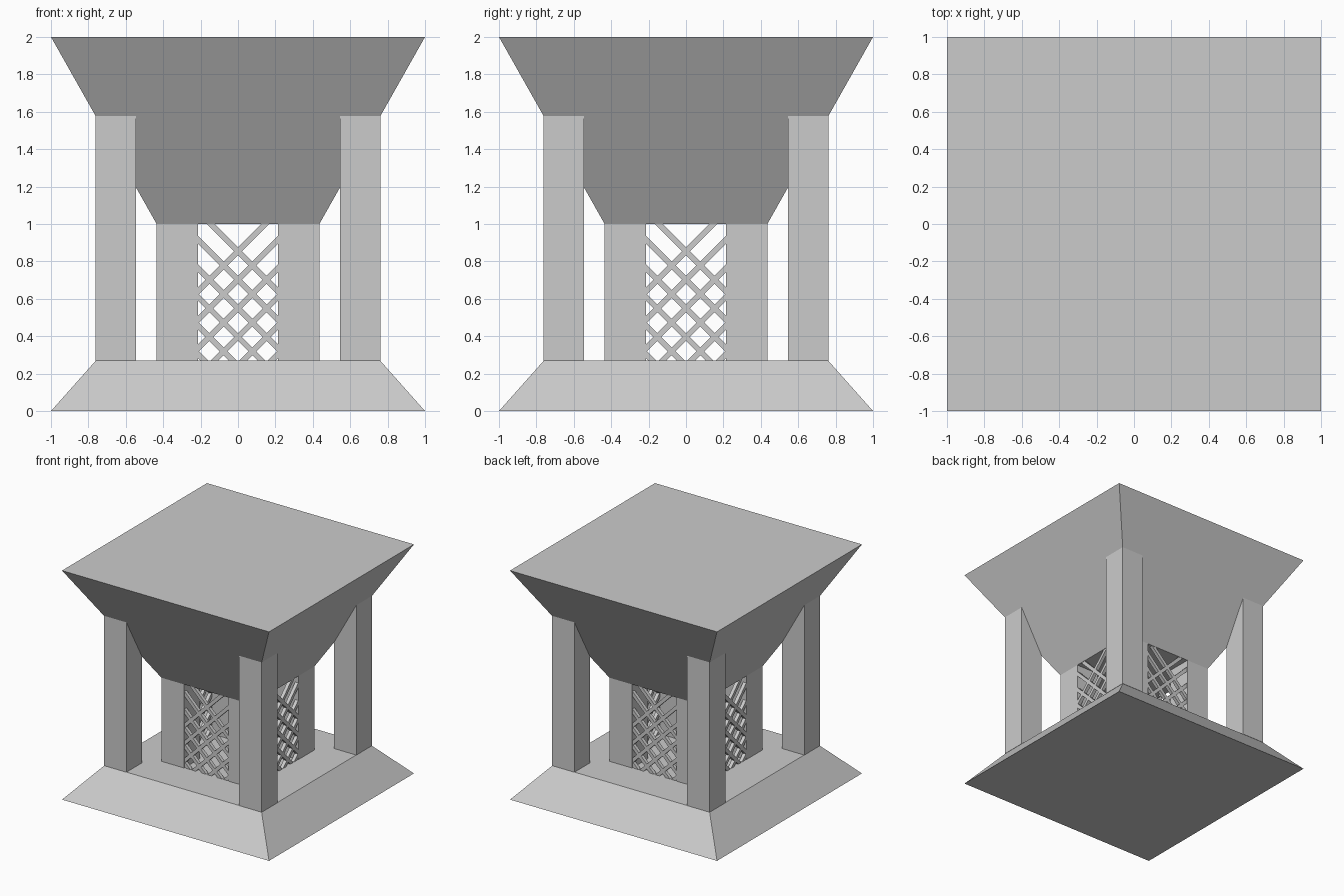
import bpy, bmesh, math
from mathutils import Matrix, Vector

cube = bpy.data.objects.get("Cube")
if cube:
    bpy.data.objects.remove(cube, do_unlink=True)

stone = bpy.data.materials.new("grey_stone")
stone.use_nodes = True
grey = (0.6, 0.6, 0.6, 1)
stone.diffuse_color = grey
stone.node_tree.nodes["Principled BSDF"].inputs["Base Color"].default_value = grey

BASE_TOP, CAP_BOTTOM = 0.27, 1.0
INNER, OPENING = 0.435, 0.215


def finish(name, bm):
    bmesh.ops.recalc_face_normals(bm, faces=bm.faces)
    mesh = bpy.data.meshes.new(name)
    bm.to_mesh(mesh)
    bm.free()
    mesh.materials.append(stone)
    obj = bpy.data.objects.new(name, mesh)
    bpy.context.collection.objects.link(obj)
    return obj


def frustum(name, z0, half0, z1, half1):
    """Square block whose half width changes from bottom to top."""
    bm = bmesh.new()
    bmesh.ops.create_cube(bm, size=2)
    for v in bm.verts:
        half, z = (half1, z1) if v.co.z > 0 else (half0, z0)
        v.co = Vector((v.co.x * half, v.co.y * half, z))
    return finish(name, bm)


def posts(name, near, far, z0, z1):
    """Four square posts, one in each corner."""
    mid, width = (near + far) / 2, far - near
    for side, sx in (("left", 1), ("right", -1)):
        for end, sy in (("front", -1), ("back", 1)):
            post = frustum(f"{name}_{end}_{side}", z0, width / 2, z1, width / 2)
            post.location = (sx * mid, sy * mid, 0)


# Sloping plinth and flared cap
frustum("base", 0, 1, BASE_TOP, 0.76)
frustum("cap", CAP_BOTTOM, INNER, 2, 1)

# Tall outer posts and short inner posts
posts("outer_post", 0.545, 0.762, BASE_TOP, 1.59)
posts("inner_post", OPENING, INNER, BASE_TOP, CAP_BOTTOM)


# Diagonal lattice between the inner posts, ends buried in the masonry
def lattice(name, angle):
    bm = bmesh.new()
    reach, bar, depth = OPENING + 0.05, 0.03, 0.03
    for slope in (1, -1):
        for i in range(6):
            height = 0.855 - 0.153 * i
            low = max(-reach, BASE_TOP - 0.05 - height)
            high = min(reach, CAP_BOTTOM + 0.05 - height)
            mid = (low + high) / 2
            place = (Matrix.Rotation(angle, 4, "Z")
                     @ Matrix.Translation((slope * mid, -INNER + 0.018, height + mid))
                     @ Matrix.Rotation(-slope * math.pi / 4, 4, "Y")
                     @ Matrix.Diagonal(((high - low) * math.sqrt(2), depth, bar, 1)))
            bmesh.ops.create_cube(bm, size=1, matrix=place)
    finish(name, bm)


for i, side in enumerate(("front", "left", "back", "right")):
    lattice(f"lattice_{side}", i * math.pi / 2)
